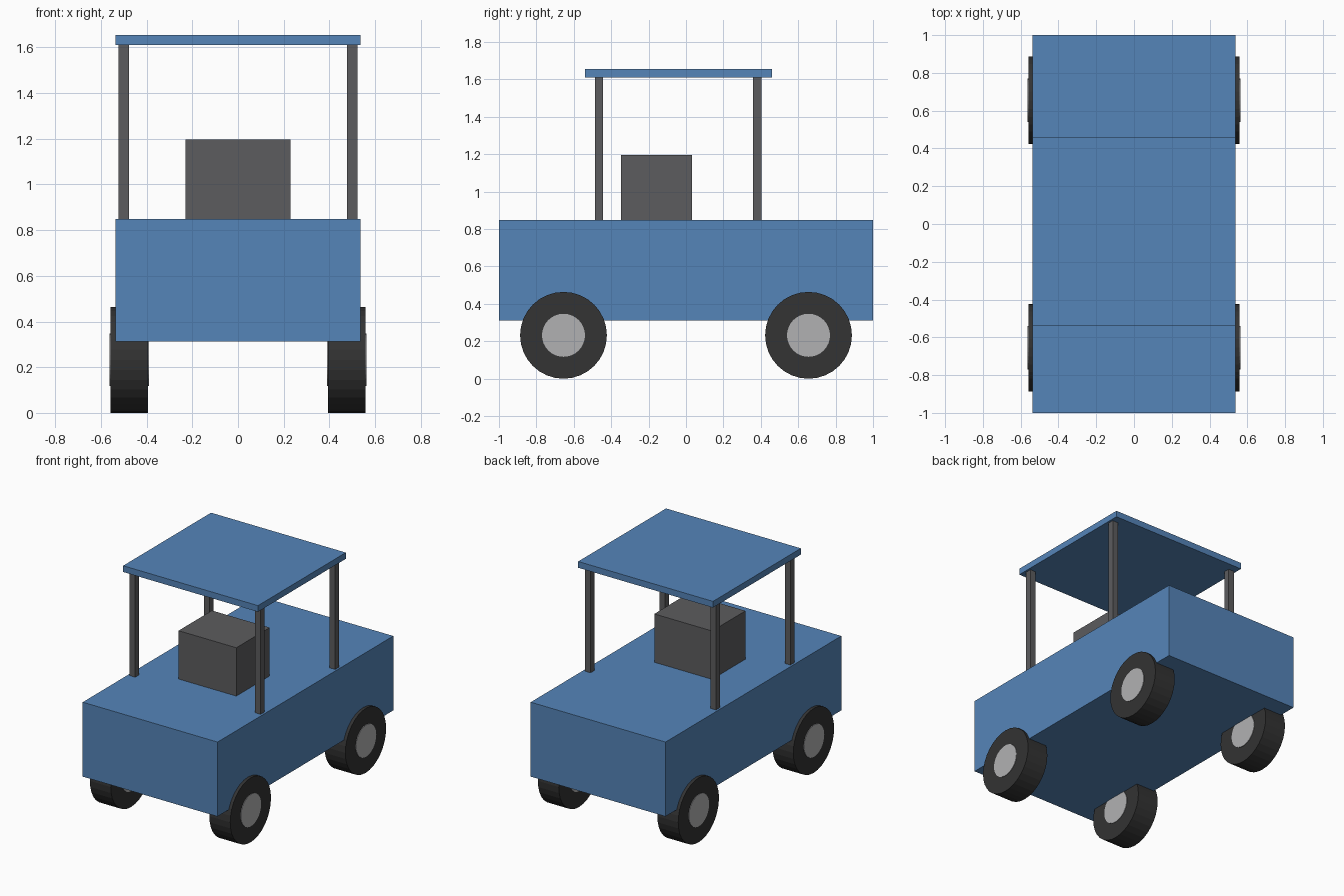
import bpy
import math

old = bpy.data.objects.get("Cube")
if old:
    bpy.data.objects.remove(old, do_unlink=True)


def material(name, r, g, b):
    mat = bpy.data.materials.new(name)
    mat.use_nodes = True
    mat.diffuse_color = (r, g, b, 1)
    mat.node_tree.nodes["Principled BSDF"].inputs["Base Color"].default_value = (r, g, b, 1)
    return mat


blue = material("blue_paint", 0.091, 0.234, 0.485)
gray = material("dark_gray", 0.107, 0.107, 0.112)
rubber = material("black_rubber", 0.033, 0.033, 0.033)
metal = material("light_gray", 0.44, 0.44, 0.45)


def box(name, low, high, mat):
    center = [(a + b) / 2 for a, b in zip(low, high)]
    bpy.ops.mesh.primitive_cube_add(size=1, location=center)
    obj = bpy.context.object
    obj.name = name
    obj.scale = [b - a for a, b in zip(low, high)]
    bpy.ops.object.transform_apply(location=False, rotation=False, scale=True)
    obj.data.materials.append(mat)


def disc(name, x, y, z, radius, width, mat):
    bpy.ops.mesh.primitive_cylinder_add(vertices=32, radius=radius, depth=width,
                                        location=(x, y, z), rotation=(0, math.pi / 2, 0))
    obj = bpy.context.object
    obj.name = name
    obj.data.materials.append(mat)


# Body, seat and flat roof
box("body", (-0.537, -1, 0.312), (0.537, 1, 0.848), blue)
box("seat", (-0.23, -0.348, 0.848), (0.23, 0.032, 1.196), gray)
box("roof", (-0.537, -0.54, 1.61), (0.537, 0.46, 1.655), blue)

# Roof posts and wheels, one of each per corner
post = 0.0225
for side, sx in (("left", 1), ("right", -1)):
    for end, post_y, wheel_y in (("front", -0.465, -0.655), ("rear", 0.382, 0.655)):
        corner = f"{end}_{side}"
        px = sx * 0.5
        box(f"{corner}_post", (px - post, post_y - post, 0.848),
            (px + post, post_y + post, 1.61), gray)
        # The hub runs through the tire and shows on both faces
        disc(f"{corner}_tire", sx * 0.476, wheel_y, 0.232, 0.232, 0.166, rubber)
        disc(f"{corner}_hub", sx * 0.476, wheel_y, 0.232, 0.115, 0.173, metal)
